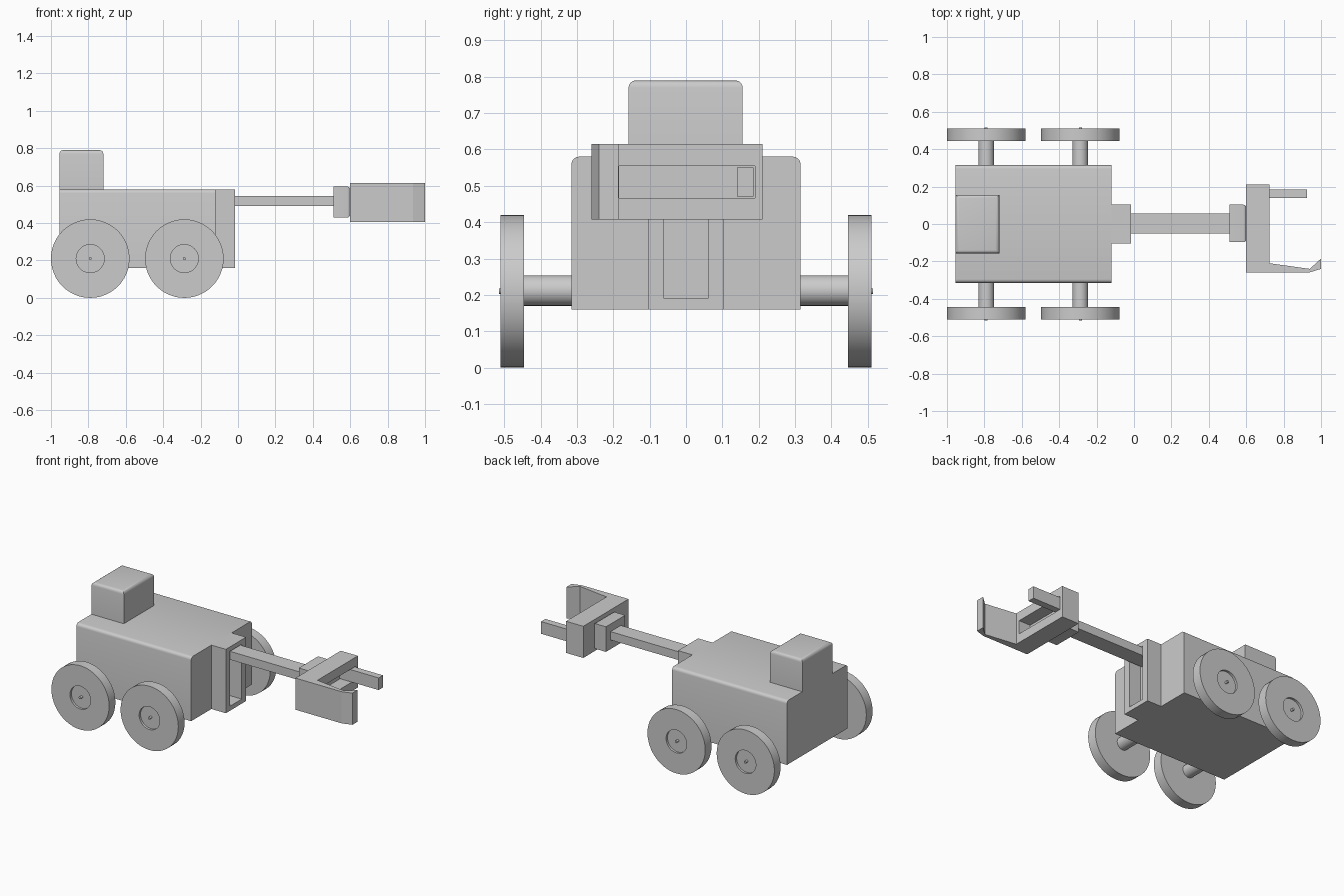
import bpy
import bmesh
from math import radians, pi
from mathutils import Matrix

default = bpy.data.objects.get("Cube")
if default:
    bpy.data.objects.remove(default, do_unlink=True)

grey = bpy.data.materials.new("plain_grey")
grey.use_nodes = True
grey.diffuse_color = (0.6, 0.6, 0.6, 1)
grey.node_tree.nodes["Principled BSDF"].inputs["Base Color"].default_value = grey.diffuse_color


def make_object(name, bm):
    bmesh.ops.recalc_face_normals(bm, faces=bm.faces[:])
    mesh = bpy.data.meshes.new(name)
    bm.to_mesh(mesh)
    bm.free()
    mesh.materials.append(grey)
    obj = bpy.data.objects.new(name, mesh)
    bpy.context.collection.objects.link(obj)
    return obj


def smooth(obj):
    bpy.ops.object.select_all(action='DESELECT')
    obj.select_set(True)
    bpy.context.view_layer.objects.active = obj
    bpy.ops.object.shade_smooth_by_angle(angle=radians(35))


def box(name, x, y, z, rounded=None, radius=0.02):
    """Box from ranges; rounded picks the edges to bevel from their two end points."""
    bm = bmesh.new()
    bmesh.ops.create_cube(bm, size=1)
    for v in bm.verts:
        for axis, (low, high) in enumerate((x, y, z)):
            v.co[axis] = high if v.co[axis] > 0 else low
    if rounded:
        edges = [e for e in bm.edges if rounded(e.verts[0].co, e.verts[1].co)]
        bmesh.ops.bevel(bm, geom=edges, offset=radius, segments=4, profile=0.5, affect='EDGES')
    obj = make_object(name, bm)
    if rounded:
        smooth(obj)
    return obj


def prism(name, outline, z):
    bm = bmesh.new()
    face = bm.faces.new([bm.verts.new((px, py, z[0])) for px, py in outline])
    top = bmesh.ops.extrude_face_region(bm, geom=[face])["geom"]
    for v in top:
        if isinstance(v, bmesh.types.BMVert):
            v.co.z = z[1]
    return make_object(name, bm)


def lathe(name, profile, x, z, side):
    """Revolve (distance along y, radius) points about an axle line."""
    bm = bmesh.new()
    verts = [bm.verts.new((r, side * d, 0)) for d, r in profile]
    edges = [bm.edges.new(pair) for pair in zip(verts, verts[1:])]
    bmesh.ops.spin(bm, geom=verts + edges, axis=(0, 1, 0), cent=(0, 0, 0),
                   angle=2 * pi, steps=48, use_duplicate=False)
    bmesh.ops.remove_doubles(bm, verts=bm.verts[:], dist=0.0001)
    bmesh.ops.transform(bm, matrix=Matrix.Translation((x, 0, z)), verts=bm.verts[:])
    obj = make_object(name, bm)
    smooth(obj)


def cut(obj, cutter):
    mod = obj.modifiers.new("slot", 'BOOLEAN')
    mod.operation = 'DIFFERENCE'
    mod.solver = 'EXACT'
    mod.object = cutter
    cutter.hide_render = True
    cutter.hide_viewport = True
    bpy.context.view_layer.objects.active = obj
    bpy.ops.object.modifier_apply(modifier=mod.name)
    bpy.data.objects.remove(cutter, do_unlink=True)


# Chassis and head box
box("body", (-0.955, -0.12), (-0.315, 0.315), (0.16, 0.58),
    lambda a, b: abs(a.x - b.x) > 0.5 and a.z > 0.5)
box("head_box", (-0.955, -0.72), (-0.158, 0.156), (0.57, 0.79),
    lambda a, b: a.z > 0.7 and b.z > 0.7)

# Slotted mast and its arm
mast = box("mast", (-0.12, -0.015), (-0.105, 0.105), (0.16, 0.58))
cut(mast, box("mast_slot", (-0.1, 0.1), (-0.06, 0.06), (0.19, 0.55)))
box("arm", (-0.1, 0.52), (-0.052, 0.055), (0.49, 0.545))
box("wrist", (0.51, 0.6), (-0.097, 0.103), (0.43, 0.595),
    lambda a, b: a.x > 0.55 and b.x > 0.55, 0.015)

# Gripper with a fixed hooked finger and a sliding straight finger
gripper = prism("gripper", [(0.6, -0.26), (0.935, -0.26), (1, -0.24), (1, -0.185),
                            (0.94, -0.24), (0.725, -0.21), (0.725, 0.21), (0.6, 0.21)],
                (0.407, 0.615))
cut(gripper, box("gripper_slot", (0.64, 0.8), (-0.184, 0.19), (0.466, 0.555)))
box("sliding_finger", (0.64, 0.925), (0.14, 0.185), (0.47, 0.55))

# Wheels with recessed hubs and pins, and axles
for place, x in (("rear", -0.79), ("front", -0.287)):
    for side_name, side in (("left", 1), ("right", -1)):
        lathe(f"{place}_{side_name}_wheel",
              [(0.445, 0), (0.445, 0.21), (0.51, 0.21), (0.51, 0.075), (0.495, 0.075),
               (0.495, 0.008), (0.515, 0.008), (0.515, 0)], x, 0.21, side)
        lathe(f"{place}_{side_name}_axle",
              [(0.3, 0), (0.3, 0.042), (0.45, 0.042), (0.45, 0)], x, 0.212, side)
